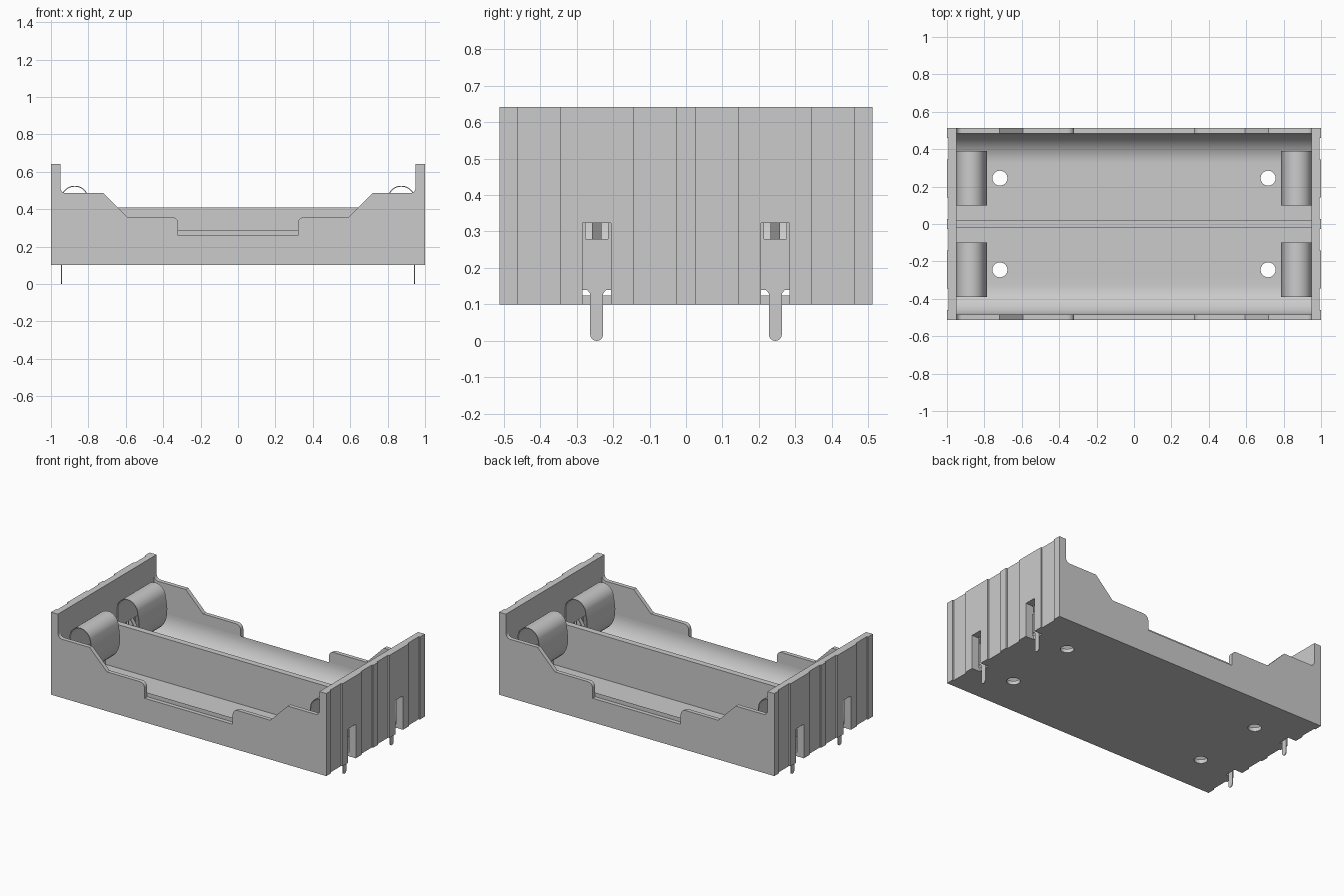
import bpy, bmesh, math
from mathutils import Vector

if "Cube" in bpy.data.objects:
    bpy.data.objects.remove(bpy.data.objects["Cube"])

grey = bpy.data.materials.new("grey")
grey.diffuse_color = (0.6, 0.6, 0.6, 1)
grey.use_nodes = True
grey.node_tree.nodes["Principled BSDF"].inputs["Base Color"].default_value = grey.diffuse_color


def prism(name, pts, axis, lo, hi):
    """Extrude a 2D outline along an axis (x: outline is y,z; y: x,z; z: x,y)."""
    place = {"x": lambda a, b: (lo, a, b), "y": lambda a, b: (a, lo, b),
             "z": lambda a, b: (a, b, lo)}[axis]
    bm = bmesh.new()
    face = bm.faces.new([bm.verts.new(place(*p)) for p in pts])
    new = bmesh.ops.extrude_face_region(bm, geom=[face])["geom"]
    move = Vector([(hi - lo) * (axis == c) for c in "xyz"])
    bmesh.ops.translate(bm, vec=move, verts=[v for v in new if isinstance(v, bmesh.types.BMVert)])
    bmesh.ops.recalc_face_normals(bm, faces=bm.faces)
    me = bpy.data.meshes.new(name)
    bm.to_mesh(me)
    bm.free()
    me.materials.append(grey)
    ob = bpy.data.objects.new(name, me)
    bpy.context.collection.objects.link(ob)
    return ob


def rect(a0, a1, b0, b1):
    return [(a0, b0), (a1, b0), (a1, b1), (a0, b1)]


def arc(ca, cb, ra, rb, start, end, n=10):
    return [(ca + ra * math.cos(math.radians(start + (end - start) * i / n)),
             cb + rb * math.sin(math.radians(start + (end - start) * i / n))) for i in range(n + 1)]


def cut(ob, cutter):
    mod = ob.modifiers.new("cut", "BOOLEAN")
    mod.operation, mod.solver, mod.object = "DIFFERENCE", "EXACT", cutter
    cutter.hide_render = True
    cutter.hide_viewport = True


def smooth(ob):
    bpy.ops.object.select_all(action="DESELECT")
    ob.select_set(True)
    bpy.context.view_layer.objects.active = ob
    bpy.ops.object.shade_smooth_by_angle(angle=math.radians(30))


def both(half):
    """Mirror an outline half across the first coordinate."""
    return half + [(-a, b) for a, b in reversed(half)]


PIN_Y = 0.245
FLOOR = 0.125

# Thin floor with two troughs and a dividing ridge
tray = prism("tray", both([(0.485, 0.10), (0.485, 0.285)]
             + arc(0.325, 0.285, 0.16, 0.285 - FLOOR, 0, -90, 16)[1:]
             + [(0.02, FLOOR), (0.02, 0.41)]), "x", -0.95, 0.95)
smooth(tray)

# Long side walls with stepped cut-outs
wall = both([(0.95, 0.10), (0.95, 0.515)] + arc(0.92, 0.515, 0.03, 0.03, 0, -90, 6)[1:]
            + [(0.72, 0.485), (0.593, 0.358)] + arc(0.355, 0.323, 0.035, 0.035, 90, 180, 6)
            + [(0.32, 0.258)])
for s, side in ((-1, "front"), (1, "back")):
    smooth(prism(side + "_wall", wall, "y", s * 0.485, s * 0.512))

# Drain holes through the floor
for sx in (-1, 1):
    for sy in (-1, 1):
        cut(tray, prism("hole_cutter", arc(sx * 0.717, sy * PIN_Y, 0.04, 0.04, 0, 348.75, 31),
                        "z", 0.0, 0.3))

for s, side in ((-1, "left"), (1, "right")):
    # End wall with shallow vertical recesses in the outer face
    steps = [(0.512, 1), (0.461, 1), (0.461, 0.991), (0.344, 0.991), (0.344, 1),
             (0.142, 1), (0.142, 0.991), (0.026, 0.991), (0.026, 1)]
    outline = [(s * 0.95, 0.512)] + [(s * x, y) for y, x in steps]
    outline += [(s * x, -y) for y, x in reversed(steps)] + [(s * 0.95, -0.512)]
    end = prism(side + "_end_wall", outline, "z", 0.10, 0.642)

    for t in (-1, 1):
        y = t * PIN_Y
        # Open slot for the contact
        slot = prism("slot_cutter", rect(y - 0.039, y + 0.039, 0.05, 0.323), "x", s * 0.941, s * 1.1)
        cut(end, slot)
        cut(tray, slot)

        # Contact plate with round-ended solder pin and a notch at the top
        pin = arc(y, 0.018, 0.018, 0.018, 180, 360, 10)
        pin += [(y + 0.018, 0.13), (y + 0.026, 0.14), (y + 0.039, 0.14), (y + 0.039, 0.325),
                (y + 0.031, 0.325), (y + 0.031, 0.28), (y - 0.031, 0.28), (y - 0.031, 0.325),
                (y - 0.039, 0.325), (y - 0.039, 0.14), (y - 0.026, 0.14), (y - 0.018, 0.13)]
        prism("contact_pin", pin, "x", s * 0.942, s * 0.947)

        # Tongue bent inward inside the window
        hook = [(0.947, 0.325), (0.942, 0.325), (0.915, 0.282), (0.92, 0.28)]
        prism("contact_tongue", [(s * x, z) for x, z in hook], "y", y - 0.013, y + 0.013)

        # Curled spring strip: up the wall, over, and down the inner side
        def curl(d):
            return ([(0.948 - d, 0.323)] + arc(0.873, 0.45, 0.075 - d, 0.075 - d, 0, 165, 20)
                    + [(0.792 + d, 0.42), (0.787 + d, 0.38), (0.788 + d, 0.34),
                       (0.797 + d, 0.30), (0.815 + d, 0.265), (0.84 + d, 0.24)])
        strip = curl(0) + curl(0.005)[::-1]
        smooth(prism("spring_contact", [(s * x, z) for x, z in strip], "y", t * 0.10, t * 0.39))
